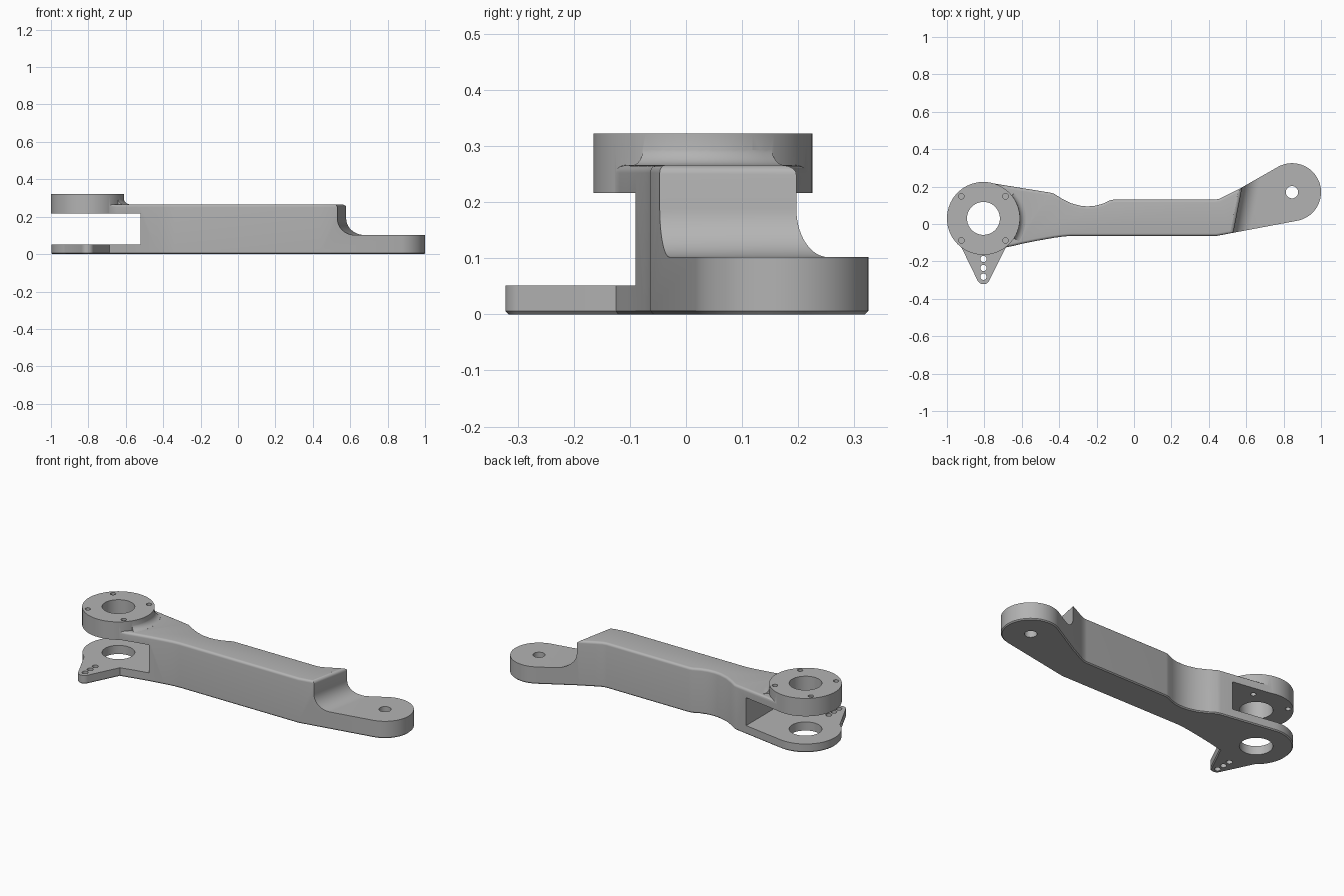
import bpy, bmesh
from math import sin, cos, pi, radians
from mathutils import Matrix, Vector

if "Cube" in bpy.data.objects:
    bpy.data.objects.remove(bpy.data.objects["Cube"], do_unlink=True)

metal = bpy.data.materials.new("plain grey metal")
metal.use_nodes = True
GREY = (0.45, 0.45, 0.45, 1)
metal.diffuse_color = GREY
metal.node_tree.nodes["Principled BSDF"].inputs["Base Color"].default_value = GREY

FORK = (-0.805, 0.03)   # centre of the forked end
TIP = (0.845, 0.17)     # centre of the thin end


def arc(c, r, a0, a1, n):
    """Points on an arc, angles in degrees."""
    angles = [radians(a0 + (a1 - a0) * i / n) for i in range(n + 1)]
    return [(c[0] + r * cos(a), c[1] + r * sin(a)) for a in angles]


def loft(name, rings, chamfer=0, fillet=0):
    """Closed solid through rings of points; may soften its end edges."""
    bm = bmesh.new()
    loops = [[bm.verts.new(p) for p in ring] for ring in rings]
    n = len(loops[0])
    for a, b in zip(loops, loops[1:]):
        for i in range(n):
            j = (i + 1) % n
            bm.faces.new((a[i], a[j], b[j], b[i]))
    bottom = bm.faces.new(loops[0][::-1])
    top = bm.faces.new(loops[-1])
    bmesh.ops.recalc_face_normals(bm, faces=bm.faces[:])
    top_edges = list(top.edges)
    if chamfer:
        bmesh.ops.bevel(bm, geom=list(bottom.edges), offset=chamfer,
                        segments=1, affect='EDGES')
    if fillet:
        bmesh.ops.bevel(bm, geom=top_edges, offset=fillet, segments=5,
                        profile=0.5, affect='EDGES')
    mesh = bpy.data.meshes.new(name)
    bm.to_mesh(mesh)
    bm.free()
    mesh.materials.append(metal)
    ob = bpy.data.objects.new(name, mesh)
    bpy.context.collection.objects.link(ob)
    return ob


def prism(name, outline, z0, z1, **soft):
    return loft(name, [[(x, y, z) for x, y in outline] for z in (z0, z1)], **soft)


def cylinder(name, c, r, z0, z1, n=32):
    return prism(name, arc(c, r, 0, 360 - 360 / n, n - 1), z0, z1)


def combine(target, tool, operation):
    """Boolean the tool into the target, then drop the tool."""
    mod = target.modifiers.new("combine", 'BOOLEAN')
    mod.operation, mod.object, mod.solver = operation, tool, 'EXACT'
    bpy.context.view_layer.objects.active = target
    bpy.ops.object.modifier_apply(modifier=mod.name)
    bpy.data.objects.remove(tool, do_unlink=True)


# Arm: one plan outline for the fork, the beam and the thin end
outline = arc(FORK, 0.193, 80, 306, 56)
outline += [(-0.65, -0.118), (-0.6, -0.106), (-0.52, -0.09), (-0.43, -0.074),
            (-0.38, -0.067), (-0.34, -0.064), (0.44, -0.064)]
outline += arc(TIP, 0.155, 281, 480, 50)
outline += [(0.567, 0.19), (0.53, 0.172), (0.49, 0.151), (0.455, 0.134),
            (0.43, 0.13), (-0.11, 0.13), (-0.13, 0.126), (-0.17, 0.107),
            (-0.21, 0.097), (-0.25, 0.094), (-0.29, 0.098), (-0.34, 0.112),
            (-0.39, 0.138), (-0.43, 0.163), (-0.45, 0.168)]
arm = prism("lever_arm", outline, 0, 0.266, chamfer=0.006, fillet=0.014)

# Pointed tab below the fork
tab = [(-0.91, -0.04), (-0.925, -0.12)]
tab += arc((FORK[0], -0.287), 0.035, 205, 335, 16)
tab += [(-0.686, -0.125), (-0.7, -0.04)]
combine(arm, prism("tab", tab, 0, 0.1, chamfer=0.006), 'UNION')

# Raised mounting disc
combine(arm, cylinder("mounting_disc", FORK, 0.195, 0.16, 0.322, 80), 'UNION')

# Concave blend from the disc down to the arm
section = [(0.17, 0.25), (0.17, 0.301), (0.194, 0.301)]
section += arc((0.229, 0.301), 0.035, 190, 265, 6) + [(0.229, 0.25)]
rings = []
for k in range(13):
    a = radians(-33 + 72 * k / 12)
    rings.append([(FORK[0] + r * cos(a), FORK[1] + r * sin(a), z) for r, z in section])
combine(arm, loft("disc_blend", rings), 'UNION')

# Step down to the thin end, rounded above and hollowed below
step = [(-0.03, 0.4), (-0.03, 0.2665), (-0.017, 0.2665)]
step += arc((-0.017, 0.2485), 0.017, 85, 0, 6)
step += arc((0.087, 0.189), 0.087, 180, 270, 14)
step += [(0.8, 0.102), (0.8, 0.4)]
tilt = Matrix.Translation((0.55, 0.05, 0)) @ Matrix.Rotation(radians(-11), 4, 'Z')
rings = [[tilt @ Vector((u, v, z)) for u, z in step] for v in (-0.6, 0.6)]
combine(arm, loft("end_step", rings), 'DIFFERENCE')

# Fork slot
slot = [(-1.2, -0.6), (-0.52, -0.6), (-0.52, 0.6), (-1.2, 0.6)]
combine(arm, prism("fork_slot", slot, 0.051, 0.216), 'DIFFERENCE')

# Bores and bolt holes
holes = [(FORK, 0.088, -0.1, 0.5, 56), (TIP, 0.033, -0.1, 0.5, 32)]
holes += [((FORK[0] + sx * 0.118, FORK[1] + sy * 0.118), 0.015, 0.15, 0.5, 16)
          for sx in (-1, 1) for sy in (-1, 1)]
holes += [((FORK[0], y), 0.017, -0.1, 0.15, 16) for y in (-0.187, -0.235, -0.282)]
for c, r, z0, z1, n in holes:
    combine(arm, cylinder("hole", c, r, z0, z1, n), 'DIFFERENCE')

# Smooth the curved walls, keep the machined edges sharp
bpy.ops.object.select_all(action='DESELECT')
arm.select_set(True)
bpy.context.view_layer.objects.active = arm
bpy.ops.object.shade_smooth_by_angle(angle=radians(30))
